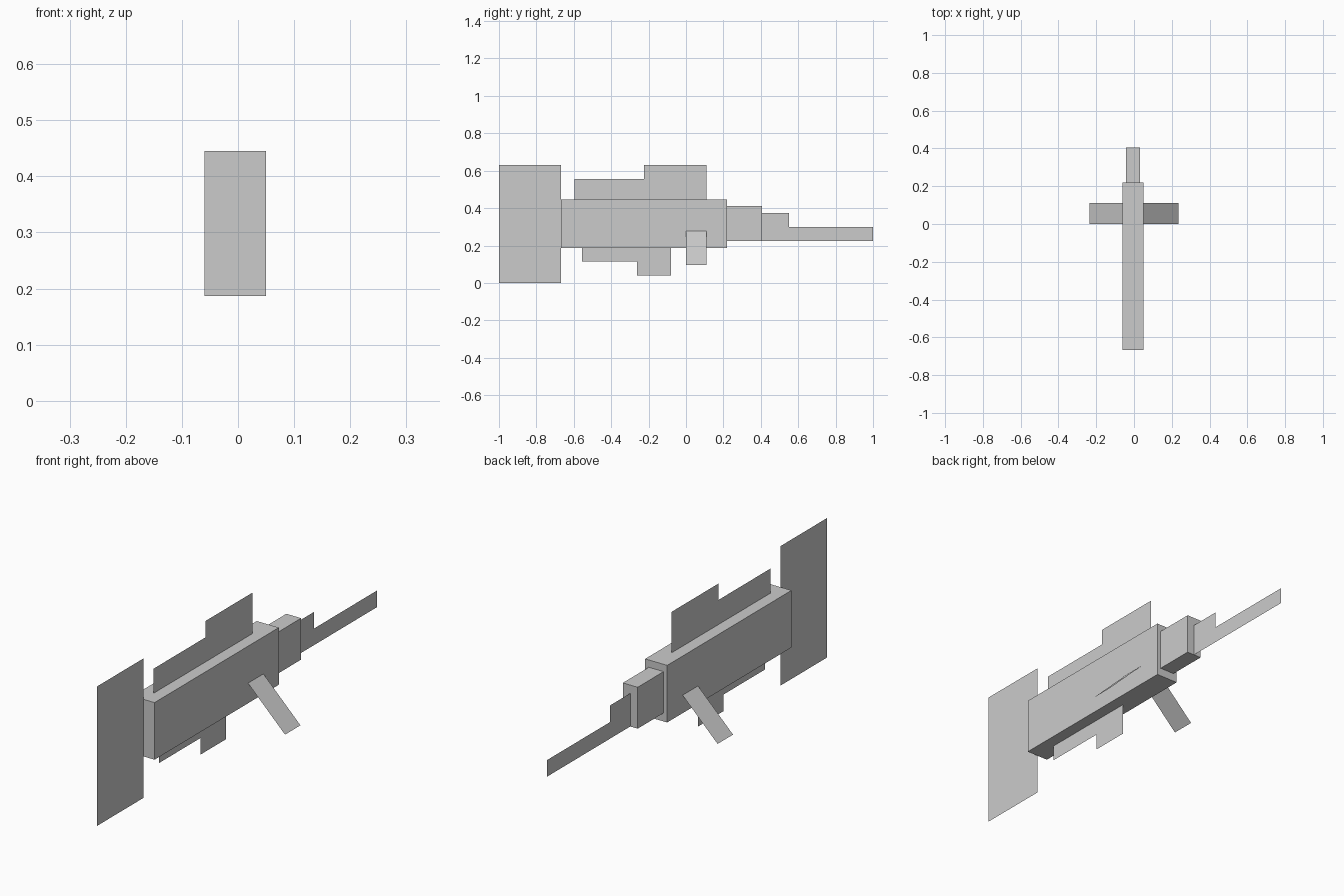
import bpy

if "Cube" in bpy.data.objects:
    bpy.data.objects.remove(bpy.data.objects["Cube"])

CX = -0.005  # centre plane of the hull


def make_object(name, verts, faces):
    mesh = bpy.data.meshes.new(name)
    mesh.from_pydata(verts, [], faces)
    mesh.update()
    obj = bpy.data.objects.new(name, mesh)
    bpy.context.collection.objects.link(obj)
    return obj


def box(name, x, y, z):
    bpy.ops.mesh.primitive_cube_add(
        size=1, location=[(a + b) / 2 for a, b in (x, y, z)])
    obj = bpy.context.object
    obj.name = name
    obj.scale = [b - a for a, b in (x, y, z)]
    bpy.ops.object.transform_apply(location=False, rotation=False, scale=True)
    return obj


def flat_panel(name, profile):
    """Thin upright panel from a (y, z) outline."""
    verts = [(CX, y, z) for y, z in profile]
    return make_object(name, verts, [range(len(verts))])


# Solid hull and nose block
box("hull", (-0.06, 0.05), (-0.667, 0.22), (0.187, 0.445))
box("nose_block", (-0.042, 0.032), (0.22, 0.405), (0.225, 0.412))

# Paper-thin upright panels
flat_panel("tail_panel", [(-1, 0), (-0.667, 0), (-0.667, 0.63), (-1, 0.63)])
flat_panel("top_fin", [(-0.595, 0.445), (0.11, 0.445), (0.11, 0.63),
                       (-0.225, 0.63), (-0.225, 0.556), (-0.595, 0.556)])
flat_panel("bottom_fin", [(-0.557, 0.187), (-0.557, 0.115), (-0.262, 0.115),
                          (-0.262, 0.04), (-0.08, 0.04), (-0.08, 0.187)])
flat_panel("nose_spike", [(0.405, 0.225), (1, 0.225), (1, 0.3),
                          (0.55, 0.3), (0.55, 0.375), (0.405, 0.375)])

# Drooping side struts
for side, label in ((1, "right"), (-1, "left")):
    inner, outer = side * 0.05, side * 0.235
    make_object(label + "_strut",
                [(inner, 0, 0.278), (outer, 0, 0.095),
                 (outer, 0.11, 0.095), (inner, 0.11, 0.278)],
                [(0, 1, 2, 3) if side > 0 else (3, 2, 1, 0)])
